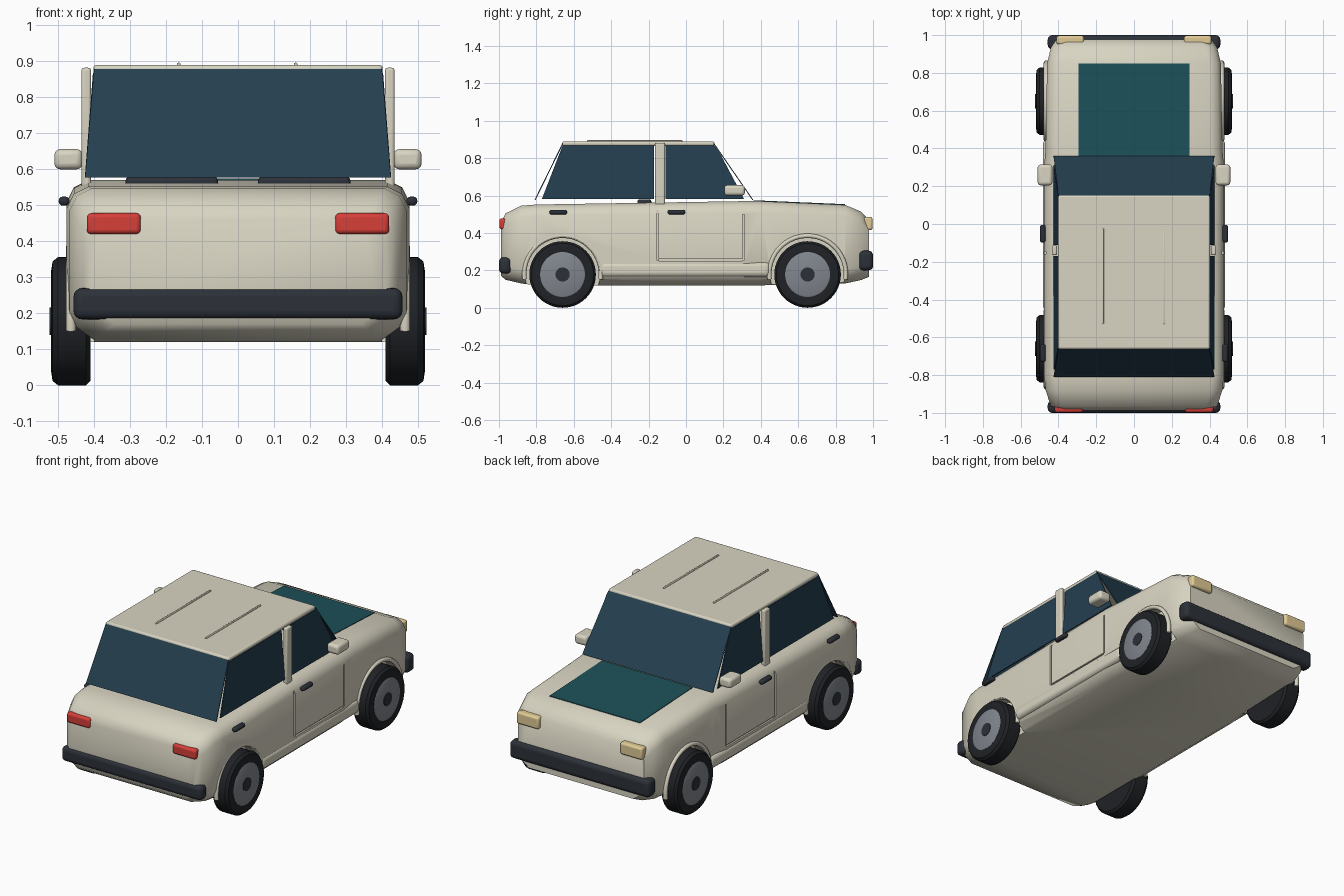
import bpy, bmesh, math
from mathutils import Vector

if "Cube" in bpy.data.objects:
    bpy.data.objects.remove(bpy.data.objects["Cube"])


def mat(name, r, g, b):
    m = bpy.data.materials.new(name)
    m.diffuse_color = (r, g, b, 1)
    m.use_nodes = True
    m.node_tree.nodes["Principled BSDF"].inputs["Base Color"].default_value = m.diffuse_color
    return m


CREAM = mat("cream", .69, .66, .54)
GLASS = mat("glass", .018, .05, .08)
TEAL = mat("teal", .012, .08, .10)
DARK = mat("dark", .025, .03, .04)
TYRE = mat("rubber", .014, .016, .019)
RIM = mat("rim", .22, .24, .27)
RED = mat("red", .68, .05, .04)
AMBER = mat("amber", .75, .6, .3)


def mesh_object(name, verts, faces, material):
    me = bpy.data.meshes.new(name)
    me.from_pydata(verts, [], faces)
    bm = bmesh.new()
    bm.from_mesh(me)
    bmesh.ops.recalc_face_normals(bm, faces=bm.faces)
    bm.to_mesh(me)
    bm.free()
    ob = bpy.data.objects.new(name, me)
    bpy.context.collection.objects.link(ob)
    if material:
        me.materials.append(material)
    return ob


def bevel(ob, width, segments=3):
    m = ob.modifiers.new("bevel", 'BEVEL')
    m.width, m.segments, m.limit_method = width, segments, 'ANGLE'


def smooth(ob, angle=35):
    bpy.ops.object.select_all(action='DESELECT')
    ob.select_set(True)
    bpy.context.view_layer.objects.active = ob
    bpy.ops.object.shade_smooth_by_angle(angle=math.radians(angle))


def box(name, lo, hi, material, round_edge=0, segments=3):
    v = [(x, y, z) for x in (lo[0], hi[0]) for y in (lo[1], hi[1]) for z in (lo[2], hi[2])]
    f = [(0, 1, 3, 2), (4, 6, 7, 5), (0, 4, 5, 1), (2, 3, 7, 6), (0, 2, 6, 4), (1, 5, 7, 3)]
    ob = mesh_object(name, v, f, material)
    if round_edge:
        bevel(ob, round_edge, segments)
        smooth(ob)
    return ob


def side_box(name, s, x0, x1, y0, y1, z0, z1, material, r=0):
    a, b = sorted((s * x0, s * x1))
    return box(name, (a, y0, z0), (b, y1, z1), material, r)


def panel(name, corners, offset, material):
    """Thin sheet: four corners thickened along an offset vector."""
    c = [Vector(p) for p in corners]
    v = c + [p + Vector(offset) for p in c]
    f = [(0, 1, 2, 3), (7, 6, 5, 4)] + [(i, (i + 1) % 4, (i + 1) % 4 + 4, i + 4) for i in range(4)]
    return mesh_object(name, v, f, material)


def lathe(name, profile, centre, material, n=48):
    """Revolve (x, radius) pairs around a sideways axle."""
    v, f, k = [], [], len(profile)
    for i in range(n):
        a = 2 * math.pi * i / n
        v += [(centre[0] + x, centre[1] + r * math.cos(a), centre[2] + r * math.sin(a))
              for x, r in profile]
    for i in range(n):
        j = (i + 1) % n
        f += [(i * k + q, j * k + q, j * k + q + 1, i * k + q + 1) for q in range(k - 1)]
    f += [tuple(i * k for i in range(n)), tuple(i * k + k - 1 for i in range(n))]
    return mesh_object(name, v, f, material)


# Lower body: lofted cross-sections (y, half width, bottom, top)
sections = [(-.988, .41, .17, .46), (-.965, .44, .15, .505), (-.88, .468, .13, .546),
            (-.80, .476, .12, .552), (.30, .476, .12, .57), (.40, .468, .12, .57),
            (.85, .46, .13, .55), (.935, .44, .148, .515), (.978, .41, .165, .47)]
verts, faces = [], []
for y, w, b, t in sections:
    half = [(w - .07, b), (w - .02, b + .035), (w, b + .075), (w, t - .06), (w - .02, t - .02),
            (w - .06, t)]
    verts += [(x, y, z) for x, z in half] + [(-x, y, z) for x, z in reversed(half)]
for i in range(len(sections) - 1):
    for j in range(12):
        k = (j + 1) % 12
        faces.append((i * 12 + j, i * 12 + k, i * 12 + 12 + k, i * 12 + 12 + j))
faces += [tuple(range(12)), tuple(range(len(verts) - 12, len(verts)))]
body = mesh_object("body", verts, faces, CREAM)


def cut(ob, cutter):
    cutter.hide_render = True
    cutter.hide_viewport = True
    m = ob.modifiers.new("cut", 'BOOLEAN')
    m.operation, m.object, m.solver = 'DIFFERENCE', cutter, 'EXACT'


# Wheel wells and door seams cut into the body
WHEELS = (-.66, .65)
cutters = []
for s in (1, -1):
    for y in WHEELS:
        cutters.append(lathe("well_cutter", [(s * .40, .2), (s * .6, .2)], (0, y, .18), None))
    for y0, y1, z0, z1 in ((-.158, -.146, .256, .53), (.302, .312, .256, .50),
                           (-.145, .301, .25, .26)):
        cutters.append(side_box("seam_cutter", s, .466, .6, y0, y1, z0, z1, None))
for c in cutters:
    cut(body, c)
bpy.context.view_layer.update()
smooth(body, 40)

# Bonnet panel
panel("bonnet_panel", [(-.295, .36, .569), (.295, .36, .569), (.295, .85, .548), (-.295, .85, .548)],
      (0, 0, .006), TEAL)

# Roof with two rails
box("roof", (-.402, -.662, .865), (.402, .152, .89), CREAM, .01)
for x in (-.165, .16):
    box("roof_rail", (x - .005, -.53, .886), (x + .005, -.02, .896), CREAM, .003, 2)

# Front and rear screens
for name, yt, yb, d in (("windscreen", .152, .36, -.006), ("rear_window", -.662, -.81, .006)):
    panel(name, [(-.40, yt, .878), (.40, yt, .878), (.425, yb, .577), (-.425, yb, .577)],
          (0, d, 0), GLASS)

# Seat backs just showing above the waistline
for s in (1, -1):
    side_box("seat_back", s, .055, .312, -.26, -.185, .45, .58, DARK, .012)

for s in (1, -1):
    # Side windows and centre pillar
    for name, y in (("rear_side_window", (-.77, -.17, -.17, -.66)),
                    ("front_side_window", (-.11, .31, .16, -.11))):
        x = (.425, .425, .403, .403)
        z = (.583, .583, .867, .867)
        panel(name, [(s * x[i], y[i], z[i]) for i in range(4)], (-s * .006, 0, 0), GLASS)
    side_box("centre_pillar", s, .408, .435, -.165, -.113, .55, .882, CREAM, .008)
    # Door mirror, handles and sill
    side_box("door_mirror", s, .432, .51, .205, .315, .6, .656, CREAM, .016)
    for y in (-.73, -.098):
        side_box("door_handle", s, .468, .498, y, y + .094, .499, .524, DARK, .011)
    side_box("sill", s, .43, .481, -.46, .45, .165, .245, CREAM, .024)
    # Lamps
    side_box("tail_lamp", s, .27, .42, -.998, -.95, .42, .478, RED, .012)
    side_box("head_lamp", s, .265, .41, .95, .997, .415, .486, AMBER, .012)
    for y in WHEELS:
        # Tyre, rim and hub
        c = (0, y, .178)
        t = lathe("tyre", [(s * .41, .12), (s * .41, .165), (s * .422, .178), (s * .50, .178),
                           (s * .515, .166), (s * .519, .14), (s * .516, .118)], c, TYRE)
        r = lathe("wheel_rim", [(s * .45, .12), (s * .517, .12), (s * .52, .113)], c, RIM)
        h = lathe("wheel_hub", [(s * .45, .038), (s * .523, .038)], c, DARK, 32)
        for ob in (t, r, h):
            smooth(ob)
        # Arch lip: swept ring section over the wheel
        v, f, n = [], [], 28
        for i in range(n + 1):
            a = math.radians(-8 + 196 * i / n)
            for k in range(8):
                q = 2 * math.pi * k / 8
                rad = .205 + .012 * math.cos(q)
                v.append((s * (.464 + .014 * math.sin(q)), y + rad * math.cos(a),
                          .18 + rad * math.sin(a)))
        for i in range(n):
            f += [(i * 8 + k, i * 8 + (k + 1) % 8, i * 8 + 8 + (k + 1) % 8, i * 8 + 8 + k)
                  for k in range(8)]
        f += [tuple(range(8)), tuple(range(n * 8, n * 8 + 8))]
        smooth(mesh_object("arch_lip", v, f, CREAM), 60)

# Bumpers
box("rear_bumper", (-.457, -1.0, .183), (.457, -.935, .27), DARK, .024, 4)
box("front_bumper", (-.457, .925, .2), (.457, 1.0, .305), DARK, .024, 4)
